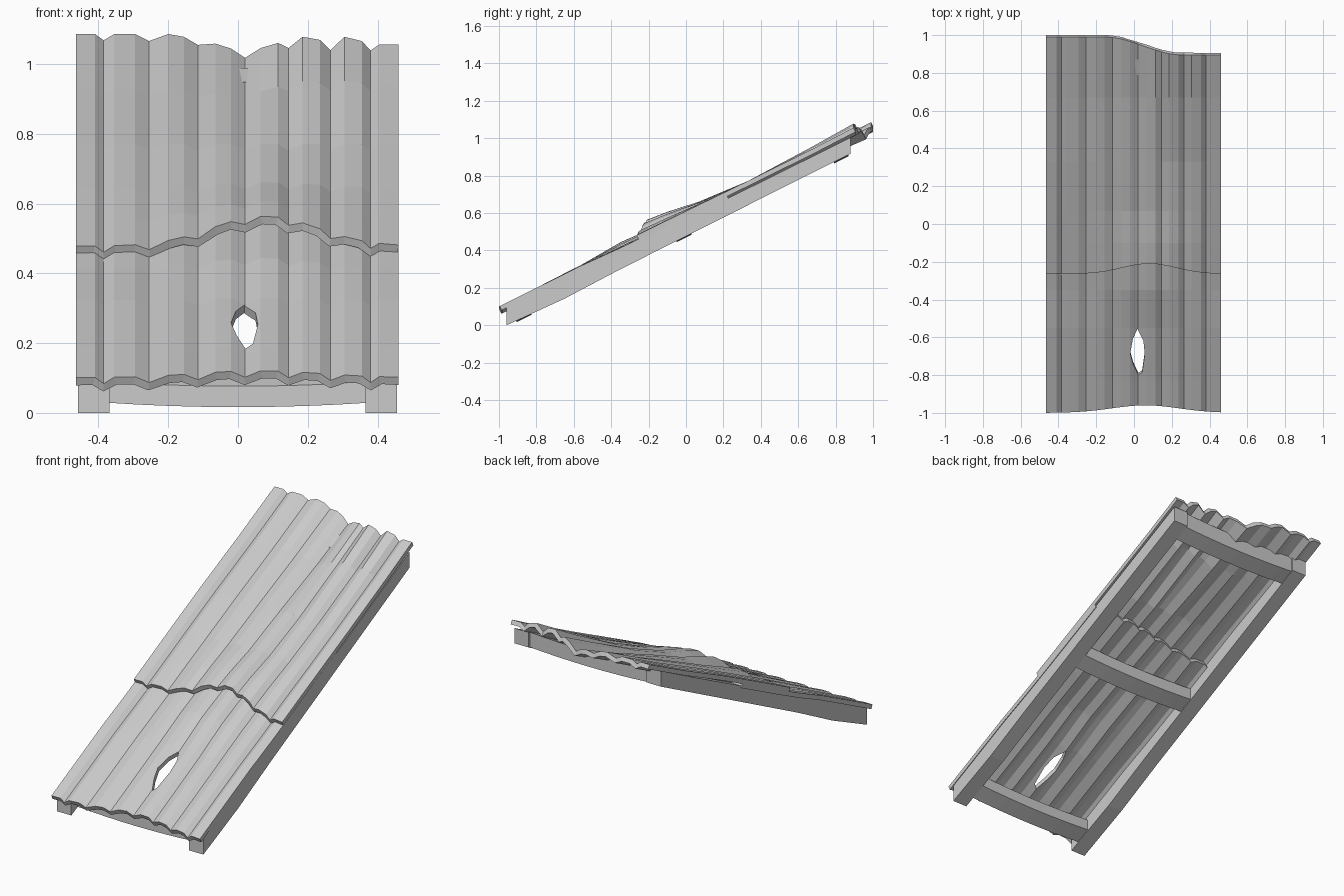
import bpy
from math import exp

if "Cube" in bpy.data.objects:
    bpy.data.objects.remove(bpy.data.objects["Cube"])

# Corrugation: column positions, every third one (starting at index 2) is a valley
XS = [-.465, -.41, -.385, -.355, -.295, -.255, -.2, -.155, -.115, -.065, -.02, .02,
      .065, .115, .145, .185, .235, .265, .305, .355, .38, .405, .46]
# Wrinkle height of the upper sheet's top end, per column
WRINKLE = [0, 0, 0, 0, 0, -.002, 0, -.008, -.012, -.022, -.03, -.032,
           -.014, .009, .017, .036, .03, .019, .039, .027, .018, .017, .017]


def gauss(v, c, s):
    return exp(-((v - c) / s) ** 2)


def smooth(v, a, b):
    t = min(1, max(0, (v - a) / (b - a)))
    return t * t * (3 - 2 * t)


def plane(y):
    return .596 + .495 * y


def mesh_object(name, verts, faces):
    me = bpy.data.meshes.new(name)
    me.from_pydata(verts, [], faces)
    me.update()
    ob = bpy.data.objects.new(name, me)
    bpy.context.collection.objects.link(ob)
    return ob


def apply_all(ob):
    bpy.context.view_layer.objects.active = ob
    for m in list(ob.modifiers):
        bpy.ops.object.modifier_apply(modifier=m.name)


def sheet(name, start, mids, end, lift):
    verts, faces, n = [], [], len(XS)
    rows = [None] + mids + [None]
    for r, row in enumerate(rows):
        for i, x in enumerate(XS):
            y = start(x) if r == 0 else end(x) if r == len(rows) - 1 else row
            valley = -.018 if i % 3 == 2 else 0
            verts.append((x, y, plane(y) + valley + lift(i, x, y)))
    for r in range(len(rows) - 1):
        for i in range(n - 1):
            a = r * n + i
            faces.append((a, a + 1, a + n + 1, a + n))
    ob = mesh_object(name, verts, faces)
    m = ob.modifiers.new("thickness", 'SOLIDIFY')
    m.thickness, m.offset = .025, -1
    return ob


def prism(name, ring_a, ring_b):
    n = len(ring_a)
    faces = [(i, (i + 1) % n, n + (i + 1) % n, n + i) for i in range(n)]
    return mesh_object(name, ring_a + ring_b,
                       faces + [tuple(range(n))[::-1], tuple(range(n, 2 * n))])


def fix_normals(ob):
    import bmesh
    bm = bmesh.new()
    bm.from_mesh(ob.data)
    bmesh.ops.recalc_face_normals(bm, faces=bm.faces)
    bm.to_mesh(ob.data)
    bm.free()


# Lower and upper corrugated sheets
lower = sheet("lower_sheet",
              lambda x: -1 + .04 * gauss(x, .06, .25),
              [-.83, -.55, -.35, -.15],
              lambda x: .16 + .06 * smooth(x, -.3, .3),
              lambda i, x, y: .035 * gauss(x, .06, .22) * gauss(y, -.28, .2)
              - .012 * smooth(y, -.6, -.25))
upper = sheet("upper_sheet",
              lambda x: -.265 + .055 * gauss(x, .08, .2),
              [-.1, .07, .33, .67],
              lambda x: .99 - .095 * smooth(x, -.15, .25),
              lambda i, x, y: .013 * (1 - smooth(y, .2, .8))
              + .06 * gauss(x, .075, .22) * (1 - smooth(y, -.25, .25))
              + WRINKLE[i] * min(1, max(0, (y - .35) / .54)))
apply_all(upper)

# Torn hole through the lower sheet, cut along the sheet normal
hole = [(.018, -.56), (.05, -.62), (.057, -.69), (.043, -.79), (.022, -.805),
        (-.004, -.745), (-.02, -.685), (-.006, -.61)]
cutter = prism("hole_cutter",
               [(x, y + .05, plane(y) - .1) for x, y in hole],
               [(x, y - .05, plane(y) + .1) for x, y in hole])
fix_normals(cutter)
cutter.hide_render = True
apply_all(lower)
b = lower.modifiers.new("hole", 'BOOLEAN')
b.operation, b.object, b.solver = 'DIFFERENCE', cutter, 'EXACT'
apply_all(lower)
bpy.data.objects.remove(cutter)

# Side rails
rail = [(-.96, 0), (-.65, .142), (-.35, .3), (.88, .918), (.88, plane(.88) - .028),
        (-.96, plane(-.96) - .028)]
for name, x0 in (("left_rail", -.459), ("right_rail", .366)):
    fix_normals(prism(name, [(x0, y, z) for y, z in rail],
                      [(x0 + .09, y, z) for y, z in rail]))

# Slightly sagging cross beams
for name, yc, depth in (("lower_beam", -.865, .06), ("middle_beam", -.01, .065),
                        ("upper_beam", .83, .085)):
    verts, faces, n = [], [], 9
    for k in range(n):
        x = -.38 + .76 * k / (n - 1)
        sag = -.013 * (1 - (x / .38) ** 2)
        for dy, dz in ((-.04, 0), (.04, 0), (.04, depth), (-.04, depth)):
            verts.append((x, yc + dy, .482 + .5 * (yc + dy) + sag + dz))
    for k in range(n - 1):
        for j in range(4):
            a, c = k * 4 + j, k * 4 + (j + 1) % 4
            faces.append((a, c, c + 4, a + 4))
    last = 4 * (n - 1)
    faces += [(3, 2, 1, 0), (last, last + 1, last + 2, last + 3)]
    fix_normals(mesh_object(name, verts, faces))
